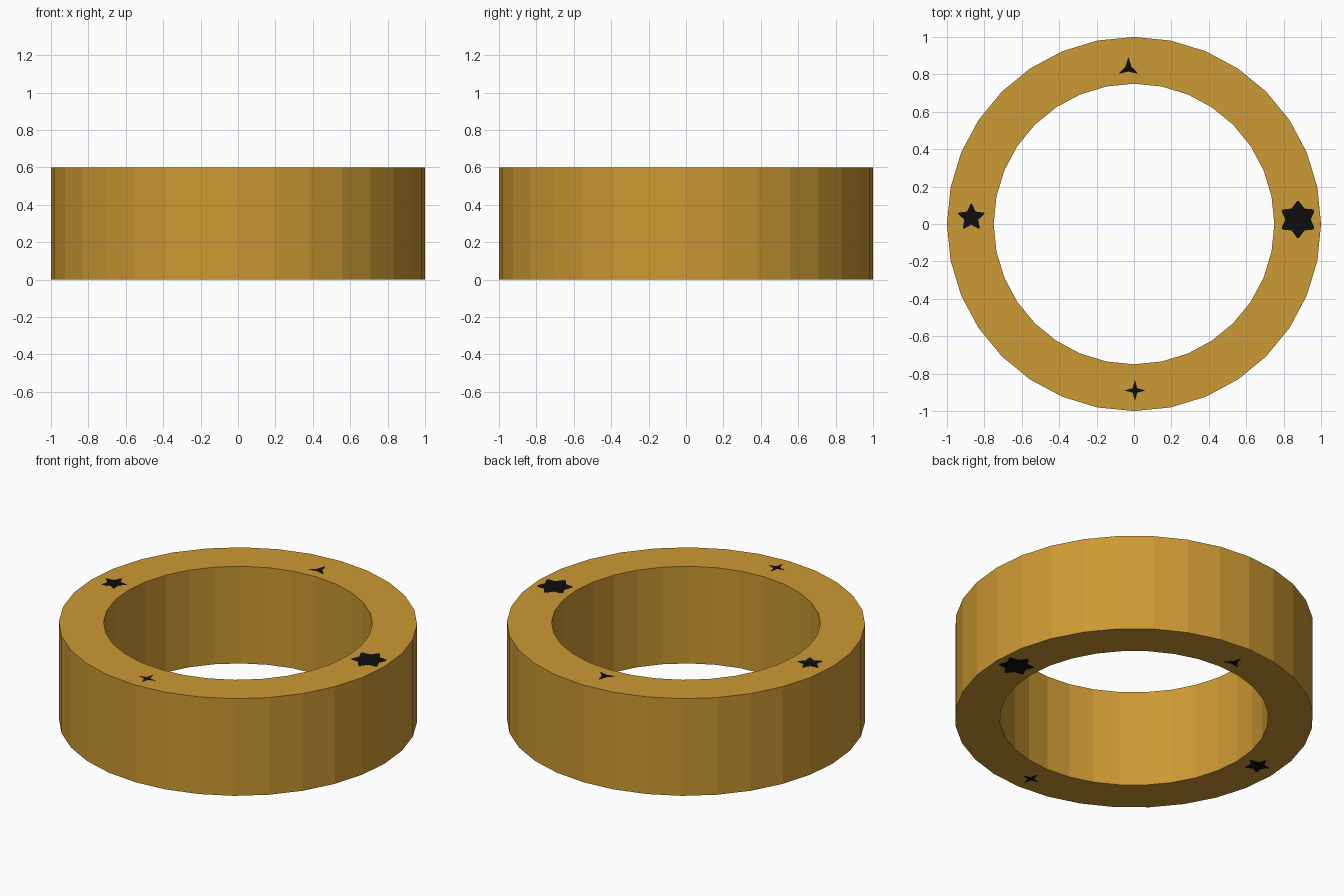
import bpy, bmesh, math

if "Cube" in bpy.data.objects:
    bpy.data.objects.remove(bpy.data.objects["Cube"])

HEIGHT, SIDES, LIFT = 0.6, 32, 0.0008


def material(name, colour):
    m = bpy.data.materials.new(name)
    m.diffuse_color = (*colour, 1.0)
    m.use_nodes = True
    m.node_tree.nodes["Principled BSDF"].inputs["Base Color"].default_value = m.diffuse_color
    return m


def add_object(name, bm, mat):
    bmesh.ops.recalc_face_normals(bm, faces=bm.faces)
    mesh = bpy.data.meshes.new(name)
    bm.to_mesh(mesh)
    bm.free()
    mesh.materials.append(mat)
    ob = bpy.data.objects.new(name, mesh)
    bpy.context.collection.objects.link(ob)
    return ob


gold = material("gold", (0.604, 0.319, 0.033))
black = material("black", (0.004, 0.004, 0.004))

# Flat-sided ring with a square cross-section
bm = bmesh.new()
section = [(0.75, LIFT), (1.0, LIFT), (1.0, HEIGHT - LIFT), (0.75, HEIGHT - LIFT)]
loops = []
for i in range(SIDES):
    a = 2 * math.pi * i / SIDES
    loops.append([bm.verts.new((r * math.cos(a), r * math.sin(a), z)) for r, z in section])
for i in range(SIDES):
    p, q = loops[i], loops[(i + 1) % SIDES]
    for j in range(4):
        k = (j + 1) % 4
        bm.faces.new((p[j], q[j], q[k], p[k]))
add_object("ring", bm, gold)


# Star-shaped inlays running through the ring, with blunted tips
def star(name, points, x, y, outer, inner):
    bm = bmesh.new()
    verts, tips = [], []
    for i in range(points * 2):
        a = math.pi / 2 + math.pi * i / points
        r = inner if i % 2 else outer
        verts.append(bm.verts.new((x + r * math.cos(a), y + r * math.sin(a), 0)))
    face = bm.faces.new(verts)
    top = bmesh.ops.extrude_face_region(bm, geom=[face])
    for v in top["geom"]:
        if isinstance(v, bmesh.types.BMVert):
            v.co.z = HEIGHT
    for e in bm.edges:
        a, b = e.verts
        if abs(a.co.z - b.co.z) > 0.1 and math.hypot(a.co.x - x, a.co.y - y) > 0.9 * outer:
            tips.append(e)
    bmesh.ops.bevel(bm, geom=tips, offset=outer * 0.14, segments=3, profile=0.5, affect="EDGES")
    add_object(name, bm, black)


star("three_point_inlay", 3, -0.03, 0.833, 0.062, 0.018)
star("four_point_inlay", 4, 0.005, -0.89, 0.058, 0.017)
star("five_point_inlay", 5, -0.87, 0.035, 0.08, 0.039)
star("six_point_inlay", 6, 0.877, 0.024, 0.106, 0.068)
